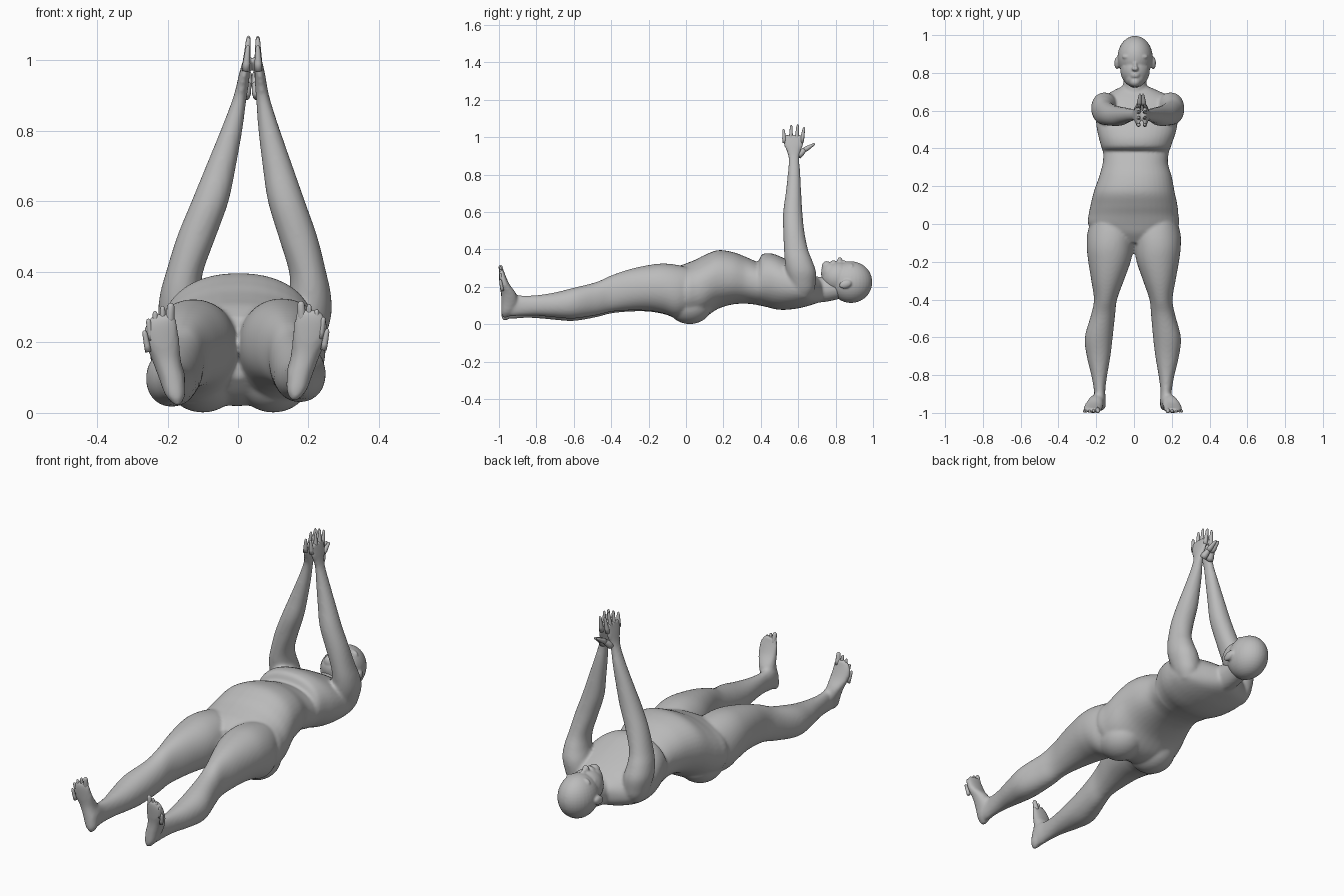
import bpy, bmesh, math
from mathutils import Vector, Matrix

if "Cube" in bpy.data.objects:
    bpy.data.objects.remove(bpy.data.objects["Cube"])

skin = bpy.data.materials.new("plain_grey")
skin.diffuse_color = (0.5, 0.5, 0.5, 1)
skin.use_nodes = True
skin.node_tree.nodes["Principled BSDF"].inputs["Base Color"].default_value = skin.diffuse_color


def spline(rows, steps=5):
    """Smoothly interpolate rows of numbers."""
    out = []
    for i in range(len(rows) - 1):
        p = [rows[max(0, min(len(rows) - 1, i + k))] for k in (-1, 0, 1, 2)]
        for s in range(steps):
            t = s / steps
            out.append([b + 0.5 * t * (c - a + t * (2*a - 5*b + 4*c - d + t * (3*(b - c) + d - a)))
                        for a, b, c, d in zip(*p)])
    return out + [list(rows[-1])]


def skin_rings(bm, rings):
    vs = [[bm.verts.new(p) for p in r] for r in rings]
    n = len(vs[0])
    for a, b in zip(vs, vs[1:]):
        for i in range(n):
            bm.faces.new((a[i], a[(i + 1) % n], b[(i + 1) % n], b[i]))
    bm.faces.new(vs[0][::-1])
    bm.faces.new(vs[-1])


def loft(bm, rows, axis, power=2.2, n=40):
    """Rows are (position on axis, x min, x max, other min, other max)."""
    rings = []
    for k, x0, x1, w0, w1 in spline(rows):
        ring = []
        for i in range(n):
            c, s = math.cos(math.tau * i / n), math.sin(math.tau * i / n)
            x = (x0 + x1) / 2 + (x1 - x0) / 2 * math.copysign(abs(c) ** (2 / power), c)
            w = (w0 + w1) / 2 + (w1 - w0) / 2 * math.copysign(abs(s) ** (2 / power), s)
            ring.append((x, k, w) if axis == 'y' else (x, w, k))
        rings.append(ring)
    skin_rings(bm, rings)


def blob(bm, centre, radii, tilt=0):
    m = Matrix.Translation(centre) @ Matrix.Rotation(tilt, 4, 'X') @ Matrix.Diagonal((*radii, 1))
    bmesh.ops.create_uvsphere(bm, u_segments=32, v_segments=20, radius=1, matrix=m)


def digit(bm, a, b, ra, rb, n=12):
    """Tapered finger or toe with a rounded tip."""
    a, b = Vector(a), Vector(b)
    q = (b - a).to_track_quat('Z', 'Y')
    rings = []
    for t, r in ((0, ra), (.3, ra), (.55, (ra + rb) / 2), (.85, rb), (.95, rb * .75), (1, rb * .25)):
        rings.append([a.lerp(b, t) + q @ Vector((r * math.cos(math.tau * i / n),
                                                 r * math.sin(math.tau * i / n), 0))
                      for i in range(n)])
    skin_rings(bm, rings)


def finish(bm, name, voxel=0, smooth=0):
    bmesh.ops.recalc_face_normals(bm, faces=bm.faces[:])
    for f in bm.faces:
        f.smooth = True
    me = bpy.data.meshes.new(name)
    bm.to_mesh(me)
    bm.free()
    me.materials.append(skin)
    ob = bpy.data.objects.new(name, me)
    bpy.context.collection.objects.link(ob)
    if voxel:
        r = ob.modifiers.new("merge", 'REMESH')
        r.mode, r.voxel_size, r.use_smooth_shade = 'VOXEL', voxel, True
        s = ob.modifiers.new("soften", 'SMOOTH')
        s.factor, s.iterations = 0.5, smooth


def leg_shift(y):
    """The right leg lies slightly further in and higher than the left."""
    t = max(0, min(1, -y / 0.6))
    return -0.012 * t, 0.013 * t


def arm_mirror(x, z):
    return 0.04 + 0.06 * (z - 0.3) - x


# torso with chest fold, belly and neck
body = bmesh.new()
loft(body, [
    (-.10, -.10, .10, .10, .27), (-.05, -.20, .20, .05, .305), (0, -.243, .238, .025, .325),
    (.05, -.24, .235, .02, .345), (.10, -.23, .23, .035, .37), (.17, -.213, .215, .082, .396),
    (.25, -.185, .20, .106, .386), (.32, -.166, .18, .11, .36), (.37, -.163, .183, .105, .338),
    (.385, -.165, .186, .102, .332), (.405, -.172, .194, .098, .372), (.44, -.182, .206, .09, .38),
    (.48, -.192, .22, .08, .372), (.53, -.20, .23, .077, .35), (.60, -.20, .235, .085, .315),
    (.66, -.175, .215, .10, .28), (.70, -.12, .14, .113, .25), (.73, -.06, .07, .13, .23)], 'y')
loft(body, [(.62, -.07, .08, .11, .27), (.70, -.062, .07, .115, .255),
            (.76, -.056, .066, .122, .255), (.84, -.055, .065, .14, .26)], 'y', 2)
for x in (-.1, .1):
    blob(body, (x, .02, .105), (.11, .12, .104))

# legs and feet
LEG = [
    (.06, -.21, -.04, .08, .29), (-.04, -.245, .0, .035, .315), (-.12, -.25, -.004, .055, .322),
    (-.20, -.242, -.018, .068, .312), (-.30, -.226, -.054, .068, .288), (-.40, -.212, -.09, .058, .252),
    (-.48, -.227, -.10, .038, .215), (-.60, -.26, -.113, .018, .182), (-.70, -.25, -.125, .024, .157),
    (-.80, -.226, -.142, .033, .142), (-.88, -.212, -.152, .033, .14), (-.94, -.207, -.15, .03, .15),
    (-.975, -.195, -.155, .045, .12)]
FOOT = [
    (.022, -.18, -.164, -.98, -.955), (.05, -.206, -.15, -.988, -.925), (.10, -.225, -.152, -.988, -.90),
    (.15, -.244, -.162, -.988, -.908), (.20, -.264, -.166, -.995, -.943), (.25, -.263, -.172, -1.0, -.966),
    (.28, -.24, -.18, -.998, -.976)]
TOES = [(-.19, .312, .013), (-.214, .303, .009), (-.236, .289, .009), (-.255, .267, .009), (-.266, .234, .009)]
for side in ("left", "right"):
    leg, foot, toes = [], [], bmesh.new()
    dx, dz = leg_shift(-1)
    for y, x0, x1, z0, z1 in LEG:
        if side == "right":
            sx, sz = leg_shift(y)
            x0, x1, z0, z1 = -x1 + sx, -x0 + sx, z0 + sz, z1 + sz
        leg.append((y, x0, x1, z0, z1))
    for z, x0, x1, y0, y1 in FOOT:
        if side == "right":
            x0, x1, z = -x1 + dx, -x0 + dx, z + dz
        foot.append((z, x0, x1, y0, y1))
    for x, z, r in TOES:
        a, b = Vector((x * .8 - .042, -.982, z - .06)), Vector((x, -.993, z))
        if side == "right":
            for p in (a, b):
                p.x, p.z = -p.x + dx, p.z + dz - .008
        digit(toes, a, b, r, r * .8)
    loft(body, leg, 'y', 2.1)
    loft(body, foot, 'z', 2.2)
    finish(toes, side + "_toes")

# arms with palms, fingers and thumbs
ARM = [
    (.14, .14, .21, .58, .66), (.18, .125, .235, .56, .685), (.22, .12, .25, .548, .693),
    (.28, .13, .265, .535, .695), (.34, .145, .263, .528, .675), (.40, .145, .25, .524, .652),
    (.50, .115, .225, .52, .632), (.60, .085, .19, .52, .622), (.70, .07, .155, .533, .616),
    (.80, .058, .12, .544, .611), (.88, .052, .094, .549, .606), (.92, .049, .084, .54, .612),
    (.96, .047, .077, .522, .627), (1.0, .047, .068, .516, .63), (1.015, .05, .064, .524, .622)]
FINGERS = [(.527, .521, 1.043), (.56, .563, 1.066), (.59, .598, 1.07), (.617, .632, 1.055)]
for side in ("right", "left"):
    def place(x, y, z):
        return (x if side == "right" else arm_mirror(x, z), y, z)
    rows = []
    for z, x0, x1, y0, y1 in ARM:
        a, b = sorted((place(x0, 0, z)[0], place(x1, 0, z)[0]))
        rows.append((z, a, b, y0, y1))
    loft(body, rows, 'z', 2.1)
    hand = bmesh.new()
    for y0, y1, z in FINGERS:
        digit(hand, place(.058, y0, .97), place(.056, y1, z), .011, .007)
    digit(hand, place(.06, .60, .90), place(.049, .642, .94), .018, .012)
    digit(hand, place(.051, .63, .93), place(.047, .69, .966), .013, .007)
    finish(hand, side + "_fingers")
finish(body, "body", .008, 5)

# head: skull, face, jaw, brow, nose, lips and ears
head = bmesh.new()
cx = .006
blob(head, (cx, .882, .225), (.093, .114, .111))
blob(head, (cx, .815, .25), (.078, .09, .084))
blob(head, (cx, .772, .272), (.055, .05, .06))
blob(head, (cx, .752, .305), (.03, .027, .033))
blob(head, (cx, .838, .326), (.012, .036, .018), -.25)
blob(head, (cx, .822, .338), (.018, .014, .022))
blob(head, (cx, .782, .322), (.026, .008, .02))
blob(head, (cx, .793, .323), (.026, .007, .02))
for s in (-1, 1):
    blob(head, (cx + s * .035, .885, .305), (.034, .014, .022))
    blob(head, (cx + s * .034, .858, .302), (.02, .012, .02))
    blob(head, (cx + s * .042, .828, .285), (.026, .022, .026))
    blob(head, (cx + s * .096, .852, .214), (.014, .034, .022), .3)
finish(head, "head", .005, 5)
